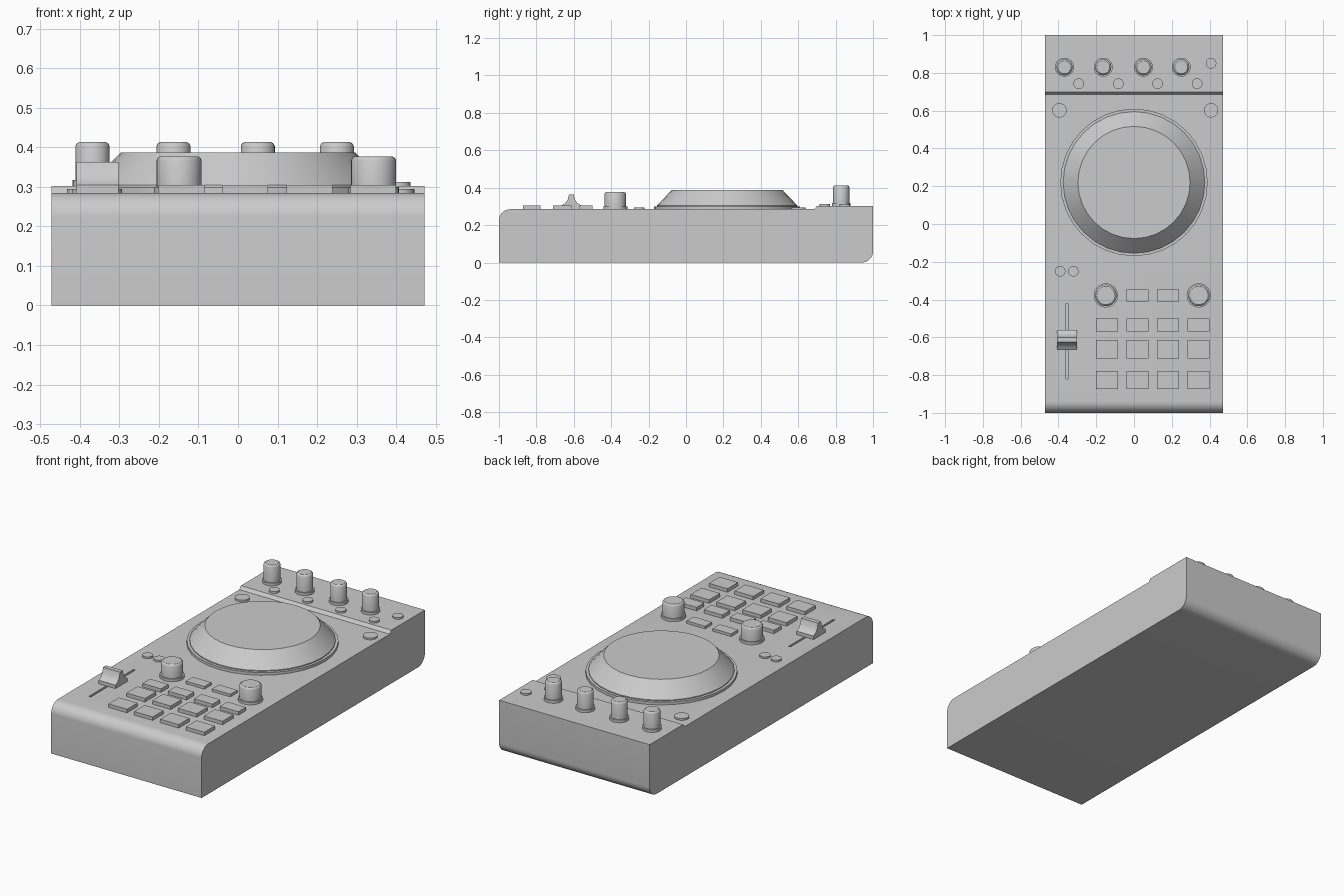
import bpy, bmesh, math
from mathutils import Vector

if "Cube" in bpy.data.objects:
    bpy.data.objects.remove(bpy.data.objects["Cube"], do_unlink=True)

GREY = (0.6, 0.6, 0.6, 1.0)
mat = bpy.data.materials.new("plain grey")
mat.use_nodes = True
mat.diffuse_color = GREY
mat.node_tree.nodes["Principled BSDF"].inputs["Base Color"].default_value = GREY

DECK = 0.285     # main panel height
SHELF = 0.302    # raised rear panel height


def finish(name, bm, smooth=True):
    bmesh.ops.recalc_face_normals(bm, faces=bm.faces)
    mesh = bpy.data.meshes.new(name)
    bm.to_mesh(mesh)
    bm.free()
    mesh.materials.append(mat)
    ob = bpy.data.objects.new(name, mesh)
    bpy.context.collection.objects.link(ob)
    if smooth:
        bpy.ops.object.select_all(action="DESELECT")
        ob.select_set(True)
        bpy.context.view_layer.objects.active = ob
        bpy.ops.object.shade_smooth_by_angle(angle=math.radians(30))
    return ob


def extrude_x(name, profile, x0, x1, smooth=True):
    """Solid from a (y, z) outline swept along x."""
    bm = bmesh.new()
    face = bm.faces.new([bm.verts.new((x0, y, z)) for y, z in profile])
    moved = bmesh.ops.extrude_face_region(bm, geom=[face])["geom"]
    verts = [v for v in moved if isinstance(v, bmesh.types.BMVert)]
    bmesh.ops.translate(bm, verts=verts, vec=(x1 - x0, 0, 0))
    return finish(name, bm, smooth)


def lathe(name, x, y, profile, sides=32):
    """Capped solid of stacked (radius, z) rings."""
    bm = bmesh.new()
    rings = []
    for r, z in profile:
        rings.append([bm.verts.new((x + r * math.cos(a), y + r * math.sin(a), z))
                      for a in (math.tau * i / sides for i in range(sides))])
    for low, high in zip(rings, rings[1:]):
        for i in range(sides):
            j = (i + 1) % sides
            bm.faces.new((low[i], low[j], high[j], high[i]))
    bm.faces.new(rings[0])
    bm.faces.new(rings[-1])
    return finish(name, bm)


def box(name, x, y, w, d, z0, z1):
    bm = bmesh.new()
    bmesh.ops.create_cube(bm, size=1)
    bmesh.ops.scale(bm, verts=bm.verts, vec=(w, d, z1 - z0))
    bmesh.ops.translate(bm, verts=bm.verts, vec=Vector((x, y, (z0 + z1) / 2)))
    return finish(name, bm, False)


def arc(cy, cz, r, start, end, steps=8):
    angles = [math.radians(start + (end - start) * i / steps) for i in range(steps + 1)]
    return [(cy + r * math.cos(a), cz + r * math.sin(a)) for a in angles]


# Casing: rounded front top edge, rounded rear bottom edge, raised rear panel
R = 0.06
outline = [(-1, 0)] + arc(R - 1, DECK - R, R, 180, 90)
outline += [(0.685, DECK), (0.7, SHELF), (1, SHELF)]
outline += arc(1 - R, R, R, 0, -90)
casing = extrude_x("casing", outline, -0.472, 0.472)

# Slot for the slider
FADER_X = -0.355
cutter = box("slot_cutter", FADER_X, -0.62, 0.012, 0.4, DECK - 0.03, DECK + 0.03)
cutter.hide_render = True
cutter.hide_viewport = True
cut = casing.modifiers.new("slot", "BOOLEAN")
cut.operation = "DIFFERENCE"
cut.solver = "EXACT"
cut.object = cutter

# Slider cap with concave sides
side = [(0.053, DECK - 0.002), (0.053, 0.305), (0.034, 0.316), (0.02, 0.335), (0.013, 0.363)]
cap = [(-0.613 + y, z) for y, z in side] + [(-0.613 - y, z) for y, z in reversed(side)]
extrude_x("slider_cap", cap, FADER_X - 0.053, FADER_X + 0.053)

# Jog wheel: thin rim and sloped platter
lathe("wheel_rim", 0, 0.22, [(0.39, DECK - 0.005), (0.39, 0.3)])
lathe("wheel_platter", 0, 0.22, [(0.375, 0.295), (0.375, 0.305), (0.297, 0.387)])


# Knobs: a collar and a body with a chamfered top
def knob(name, x, y, r, base, top):
    lathe(name + "_collar", x, y, [(r + 0.007, base - 0.005), (r + 0.007, base + 0.015)])
    lathe(name, x, y, [(r, base), (r, top - 0.01), (r - 0.003, top - 0.004), (r - 0.009, top)])


for x in (-0.368, -0.163, 0.05, 0.25):
    knob("rear_knob", x, 0.83, 0.043, SHELF, 0.413)
for x in (-0.149, 0.343):
    knob("front_knob", x, -0.378, 0.057, DECK, 0.377)


# Round buttons
def button(name, x, y, r, base):
    lathe(name, x, y, [(r, base - 0.005), (r, base + 0.01)], 24)


for x in (-0.293, -0.083, 0.125, 0.334):
    button("rear_button", x, 0.743, 0.028, SHELF)
button("corner_button", 0.408, 0.85, 0.028, SHELF)
for x in (-0.395, 0.408):
    button("wheel_button", x, 0.602, 0.038, DECK)
for x in (-0.391, -0.321):
    button("small_button", x, -0.25, 0.028, DECK)

# Rectangular pads in four columns; knobs take the ends of the top row
columns = (-0.143, 0.018, 0.181, 0.342)
for y, depth, xs, top in ((-0.378, 0.062, columns[1:3], 0.3),
                          (-0.535, 0.068, columns, 0.305),
                          (-0.662, 0.098, columns, 0.305),
                          (-0.825, 0.095, columns, 0.305)):
    for x in xs:
        box("pad", x, y, 0.116, depth, DECK - 0.005, top)
